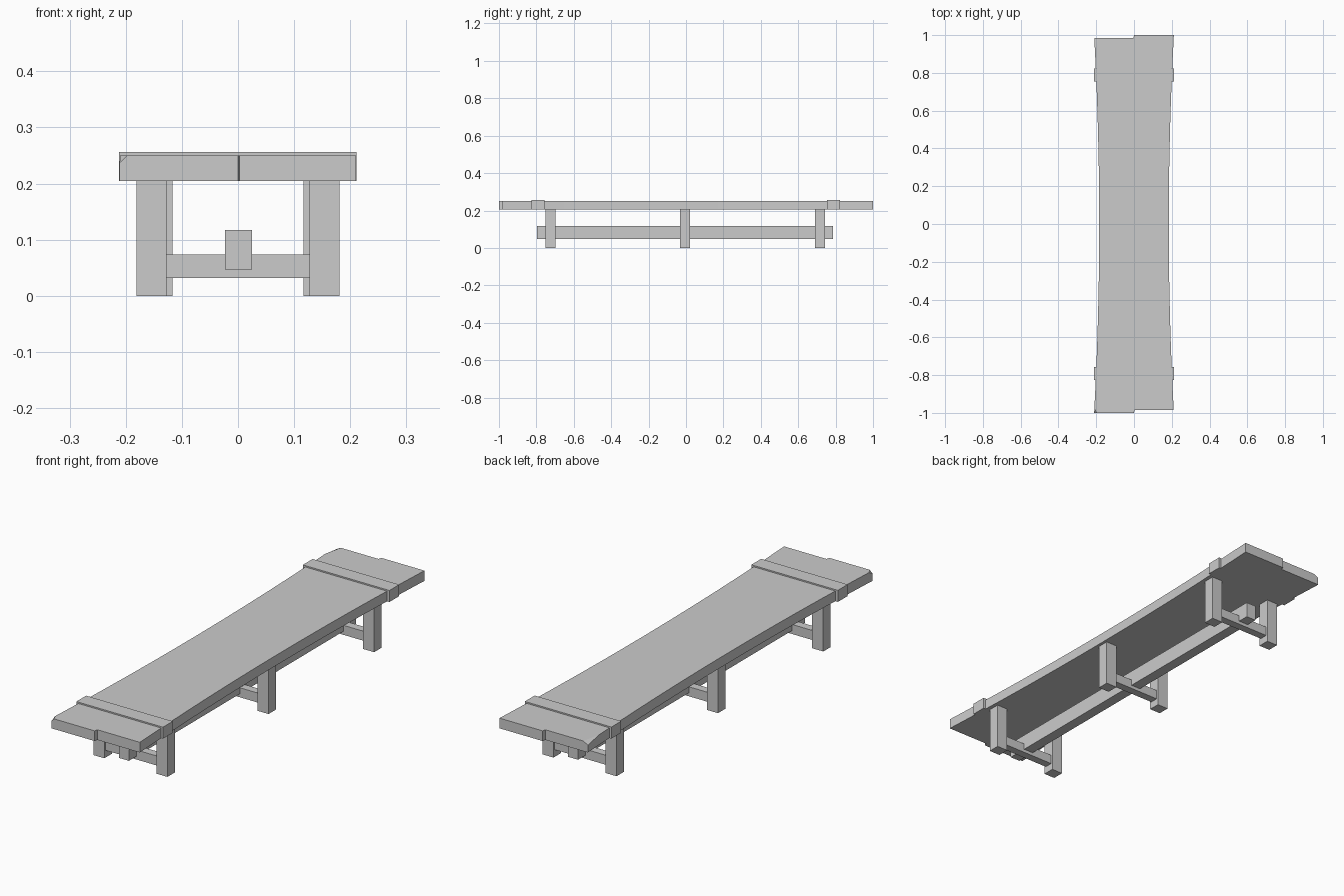
import bpy, bmesh
from mathutils import Vector

if "Cube" in bpy.data.objects:
    bpy.data.objects.remove(bpy.data.objects["Cube"])


def box(name, x0, x1, y0, y1, z0, z1):
    bm = bmesh.new()
    bmesh.ops.create_cube(bm, size=1)
    for v in bm.verts:
        v.co = Vector(((x0 + x1) / 2 + v.co.x * (x1 - x0),
                       (y0 + y1) / 2 + v.co.y * (y1 - y0),
                       (z0 + z1) / 2 + v.co.z * (z1 - z0)))
    return finish(name, bm)


def finish(name, bm):
    bmesh.ops.recalc_face_normals(bm, faces=bm.faces[:])
    mesh = bpy.data.meshes.new(name)
    bm.to_mesh(mesh)
    bm.free()
    ob = bpy.data.objects.new(name, mesh)
    bpy.context.collection.objects.link(ob)
    return ob


def chip(bm, a, b, c):
    # slice a corner off with the plane through three points
    a, b, c = Vector(a), Vector(b), Vector(c)
    n = (b - a).cross(c - a)
    if n.dot(Vector((0, 0, 0)) - a) > 0:
        n = -n
    bmesh.ops.bisect_plane(bm, geom=bm.verts[:] + bm.edges[:] + bm.faces[:],
                           dist=1e-6, plane_co=a, plane_no=n, clear_outer=True)
    bmesh.ops.holes_fill(bm, edges=[e for e in bm.edges if e.is_boundary])


# Waisted bench top with staggered plank ends
def half_width(y):
    return 0.184 + 0.027 * y * y


N = 12
right = [-0.985 + 1.985 * i / N for i in range(N + 1)]
left = [0.985 - 1.985 * i / N for i in range(N + 1)]
outline = [(half_width(y), y) for y in right] + [(0, 1), (-0.003, 0.985)]
outline += [(-half_width(y), y) for y in left] + [(0, -1), (0.003, -0.985)]
bm = bmesh.new()
face = bm.faces.new([bm.verts.new((x, y, 0.205)) for x, y in outline])
ext = bmesh.ops.extrude_face_region(bm, geom=[face])
for v in ext["geom"]:
    if isinstance(v, bmesh.types.BMVert):
        v.co.z = 0.25
chip(bm, (-0.206, 0.90, 0.25), (-0.188, 0.985, 0.25), (-0.211, 0.985, 0.237))
chip(bm, (-0.211, -0.975, 0.25), (-0.197, -1, 0.25), (-0.211, -1, 0.237))
finish("bench_top", bm)

# Raised bands near both ends
for side, y in (("front", -0.791), ("back", 0.789)):
    box(side + "_band", -0.212, 0.211, y - 0.034, y + 0.034, 0.205, 0.256)

# Leg pairs with cross rails; the middle pair sits further in
for label, y, inner in (("front", -0.725, 0.127), ("middle", -0.005, 0.117), ("back", 0.717, 0.127)):
    for side, s in (("left", -1), ("right", 1)):
        xs = sorted((s * inner, s * (inner + 0.054)))
        box(f"{label}_{side}_leg", *xs, y - 0.026, y + 0.026, 0, 0.206)
    box(label + "_cross_rail", -inner - 0.005, inner + 0.005, y - 0.018, y + 0.018, 0.032, 0.074)

# Long stretcher running through the cross rails
box("long_stretcher", -0.023, 0.025, -0.797, 0.786, 0.047, 0.117)
